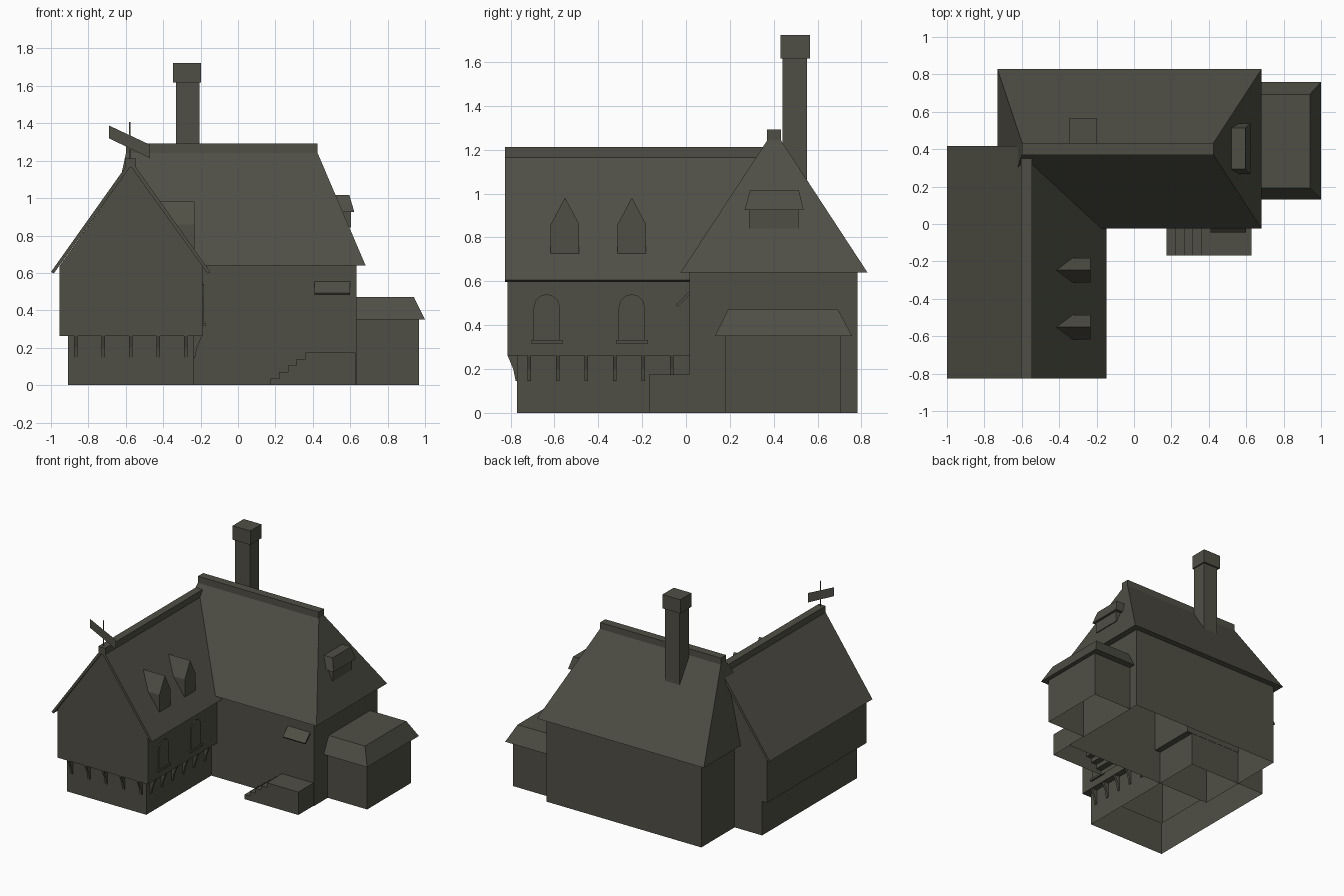
import bpy

if "Cube" in bpy.data.objects:
    bpy.data.objects.remove(bpy.data.objects["Cube"])

stone = bpy.data.materials.new("dark_olive_grey")
stone.diffuse_color = (0.08, 0.078, 0.06, 1)
stone.use_nodes = True
stone.node_tree.nodes["Principled BSDF"].inputs["Base Color"].default_value = stone.diffuse_color


def mesh(name, verts, faces):
    me = bpy.data.meshes.new(name)
    me.from_pydata(verts, [], faces)
    me.materials.append(stone)
    ob = bpy.data.objects.new(name, me)
    bpy.context.collection.objects.link(ob)
    return ob


def stack(name, levels, top=True, bottom=False):
    """Skin stacked rectangles (x0, x1, y0, y1, z), open below by default."""
    verts, faces = [], []
    for x0, x1, y0, y1, z in levels:
        verts += [(x0, y0, z), (x1, y0, z), (x1, y1, z), (x0, y1, z)]
    for k in range(0, len(verts) - 4, 4):
        faces += [(k + i, k + (i + 1) % 4, k + (i + 1) % 4 + 4, k + i + 4) for i in range(4)]
    if top:
        n = len(verts)
        faces.append((n - 4, n - 3, n - 2, n - 1))
    if bottom:
        faces.append((3, 2, 1, 0))
    return mesh(name, verts, faces)


def box(name, x0, x1, y0, y1, z0, z1, bottom=True):
    return stack(name, [(x0, x1, y0, y1, z0), (x0, x1, y0, y1, z1)], True, bottom)


def prism(name, profile, a, b, axis, skip=()):
    """Extrude a 2D profile along x (profile y,z) or y (profile x,z)."""
    put = (lambda p, t: (t, p[0], p[1])) if axis == 'x' else (lambda p, t: (p[0], t, p[1]))
    n = len(profile)
    verts = [put(p, t) for t in (a, b) for p in profile]
    faces = [tuple(range(n))[::-1], tuple(range(n, 2 * n))]
    faces += [(i, (i + 1) % n, (i + 1) % n + n, i + n) for i in range(n)]
    faces = [f for i, f in enumerate(faces) if i not in skip]
    if axis == 'y':
        faces = [f[::-1] for f in faces]
    return mesh(name, verts, faces)


# Main block: walls, eaves and hipped roof in one open-bottomed shell
wall = (-0.678, 0.633, 0.016, 0.783)
stack("main_house", [wall + (0,), wall + (0.64,), (-0.73, 0.682, -0.025, 0.828, 0.64),
                     (-0.598, 0.424, 0.372, 0.432, 1.245)])
box("main_ridge_cap", -0.598, 0.424, 0.37, 0.433, 1.24, 1.293)

# Chimney with wider cap
shaft, cap = (-0.332, -0.207, 0.44, 0.552), (-0.347, -0.197, 0.43, 0.565)
stack("chimney", [shaft + (0.95,), shaft + (1.617,), cap + (1.617,), cap + (1.723,)])

# Front wing: lower storey, overhanging upper storey, gables, roof
lower, upper = (-0.91, -0.237, -0.77, 0.38), (-0.955, -0.189, -0.815, 0.382)
stack("wing_walls", [lower + (0,), lower + (0.262,), upper + (0.262,), upper + (0.635,)], top=False)
for name, y in (("front_gable", -0.815), ("back_gable", 0.382)):
    tri = [(-0.955, y, 0.635), (-0.189, y, 0.635), (-0.574, y, 1.172)]
    mesh(name, tri, [(0, 1, 2) if y < 0 else (2, 1, 0)])
prism("wing_roof", [(-1, 0.605), (-0.985, 0.597), (-0.574, 1.17), (-0.163, 0.597),
                    (-0.148, 0.605), (-0.574, 1.205)], -0.826, 0.417, 'y')
box("wing_ridge_cap", -0.603, -0.545, -0.826, 0.36, 1.16, 1.213)


# Brackets under the overhang, front and right side
def bracket(name, cx, cy, side):
    h = 0.009

    def ring(d, z):
        if side:
            return [(-0.237 + d, cy - h, z), (-0.237 + d, cy + h, z)]
        return [(cx + h, -0.77 - d, z), (cx - h, -0.77 - d, z)]
    pts = [(0, 0.145), (0.007, 0.145), (0.018, 0.2), (0.044, 0.262), (0, 0.262)]
    verts = [v for p in pts for v in ring(*p)]
    n = len(pts)
    faces = [(2 * i, 2 * i + 1, 2 * ((i + 1) % n) + 1, 2 * ((i + 1) % n)) for i in range(n - 1)]
    faces += [tuple(range(0, 2 * n, 2)), tuple(range(1, 2 * n, 2))[::-1]]
    mesh(name, verts, faces)


for i in range(5):
    bracket(f"front_bracket_{i + 1}", -0.867 + i * 0.147, 0, False)
for i in range(6):
    bracket(f"side_bracket_{i + 1}", 0, -0.715 + i * 0.13, True)

# Arched windows with sills, on the wing's right wall
ARCH = [(0.06, 0.333), (0.06, 0.48), (0.052, 0.51), (0.03, 0.533), (0, 0.542)]
for i, cy in enumerate((-0.635, -0.247)):
    prof = [(cy + y, z) for y, z in ARCH] + [(cy - y, z) for y, z in ARCH[-2::-1]]
    prism(f"arched_window_{i + 1}", prof, -0.189, -0.181, 'x', skip=(0,))
    box(f"window_sill_{i + 1}", -0.19, -0.174, cy - 0.073, cy + 0.073, 0.317, 0.333)

# Pointed dormers on the wing roof
for i, cy in enumerate((-0.552, -0.247)):
    prism(f"pointed_dormer_{i + 1}",
          [(cy - 0.065, 0.728), (cy + 0.065, 0.728), (cy + 0.065, 0.86),
           (cy, 0.982), (cy - 0.065, 0.86)], -0.43, -0.232, 'x', skip=(0,))

# Hipped dormer on the right end of the main roof
box("end_dormer_walls", 0.52, 0.603, 0.288, 0.514, 0.842, 0.927)
stack("end_dormer_roof", [(0.52, 0.622, 0.267, 0.537, 0.925),
                          (0.52, 0.595, 0.293, 0.514, 1.017)], bottom=True)

# Side annex: walls, eaves and roof in one shell
annex = (0.63, 0.967, 0.18, 0.707)
stack("annex", [annex + (0,), annex + (0.35,), (0.63, 1.0, 0.132, 0.758, 0.35),
                (0.63, 0.94, 0.193, 0.693, 0.472)])

# Entrance steps and landing, one stair profile open below
stairs = [(0.173, 0), (0.628, 0), (0.628, 0.175)]
for i in range(4, -1, -1):
    x, z = 0.173 + i * 0.047, (i + 1) * 0.035
    stairs += [(x, z), (x, z - 0.035)]
prism("entrance_steps", stairs[:-1], -0.168, 0.016, 'y', skip=(1, 2))

# Slanted canopy over the entrance
prism("entrance_canopy", [(-0.045, 0.493), (-0.038, 0.483), (0.018, 0.538), (0.018, 0.556)],
      0.41, 0.599, 'x')

# Paper-thin weather vane on the front end of the ridge
for name, y, prof in (
        ("vane_rod", -0.8, [(-0.584, 1.2), (-0.574, 1.2), (-0.574, 1.408), (-0.584, 1.408)]),
        ("vane_plate", -0.801, [(-0.69, 1.32), (-0.47, 1.213), (-0.47, 1.285), (-0.69, 1.388)])):
    mesh(name, [(x, y, z) for x, z in prof], [(0, 1, 2, 3)])
